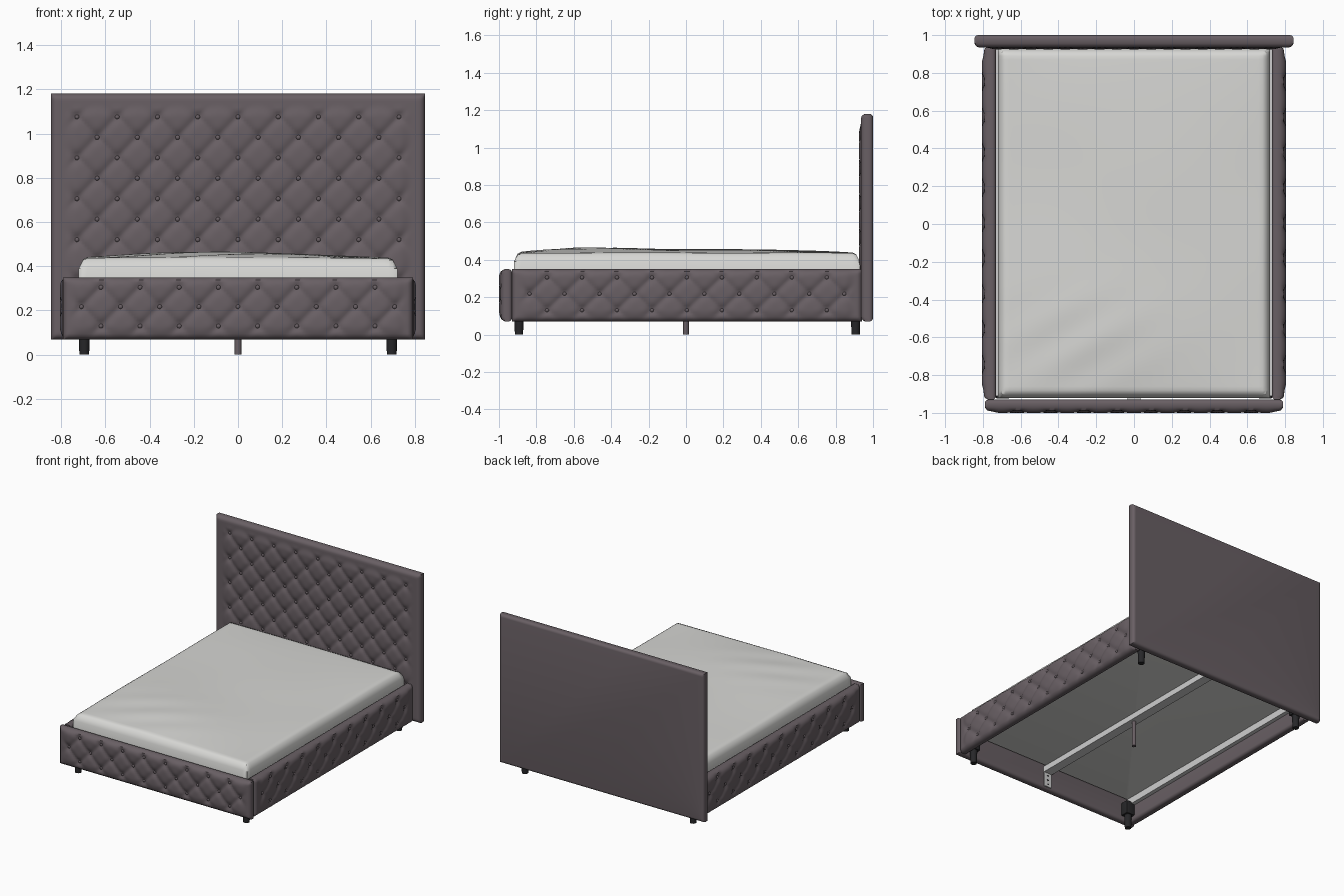
import bpy, bmesh, math
from mathutils import Matrix, Vector

cube = bpy.data.objects.get("Cube")
if cube:
    bpy.data.objects.remove(cube, do_unlink=True)


def material(name, r, g, b):
    m = bpy.data.materials.new(name)
    m.use_nodes = True
    m.diffuse_color = (r, g, b, 1)
    m.node_tree.nodes["Principled BSDF"].inputs["Base Color"].default_value = (r, g, b, 1)
    return m


FABRIC = material("plum grey fabric", 0.14, 0.115, 0.127)
LINEN = material("off white linen", 0.68, 0.68, 0.66)
STEEL = material("pale steel", 0.62, 0.62, 0.62)
BLACK = material("black plastic", 0.02, 0.02, 0.022)
Z = Vector((0, 0, 1))


def finish(name, bm, mat, angle=40):
    mesh = bpy.data.meshes.new(name)
    bm.to_mesh(mesh)
    bm.free()
    ob = bpy.data.objects.new(name, mesh)
    bpy.context.collection.objects.link(ob)
    mesh.materials.append(mat)
    bpy.ops.object.select_all(action="DESELECT")
    ob.select_set(True)
    bpy.context.view_layer.objects.active = ob
    bpy.ops.object.shade_smooth_by_angle(angle=math.radians(angle))
    return ob


def frame(origin, up, normal):
    """Local u, v, outward depth -> world."""
    side = up.cross(normal)
    m = Matrix((side, up, normal)).transposed().to_4x4()
    m.translation = origin
    return m


def panel(name, w, h, thick, r, relief, place, mat, step=0.012, back_r=0.02):
    """Padded slab: relief on the front face, rounded rim, flat back."""
    bm = bmesh.new()
    bmesh.ops.create_grid(bm, x_segments=round(w / step), y_segments=round(h / step), size=0.5)
    for v in bm.verts:
        x, y = v.co.x * w, v.co.y * h
        s = min(w / 2 - abs(x), h / 2 - abs(y), r)
        rim = math.sqrt(max(r * r - (r - s) ** 2, 0)) / r
        v.co = (x, y, -r + rim * (r + relief(x, y)))
    # sweep the open rim to the back in rings, then cap it
    rings = [(0, -thick + back_r)]
    for i in range(1, 5):
        t = i / 4 * math.pi / 2
        rings.append((back_r * (1 - math.cos(t)), -thick + back_r * (1 - math.sin(t))))
    edges = [e for e in bm.edges if e.is_boundary]
    for inset, depth in rings:
        new = bmesh.ops.extrude_edge_only(bm, edges=edges)["geom"]
        edges = [g for g in new if isinstance(g, bmesh.types.BMEdge) and g.is_boundary]
        a, b = w / 2 - inset, h / 2 - inset
        for v in {v for e in edges for v in e.verts}:
            v.co = (max(-a, min(a, v.co.x)), max(-b, min(b, v.co.y)), depth)
    bmesh.ops.remove_doubles(bm, verts=bm.verts, dist=1e-5)
    bmesh.ops.holes_fill(bm, edges=[e for e in bm.edges if e.is_boundary], sides=0)
    bmesh.ops.recalc_face_normals(bm, faces=bm.faces)
    bm.transform(place)
    return finish(name, bm, mat, 50)


def tufted(name, w, h, thick, place, p, q, v0, umax, vmin, vmax, depth=0.022):
    """Panel with diamond pleats and a button at every lattice point."""
    def relief(u, v):
        a, b = u / p + (v - v0) / q, u / p - (v - v0) / q
        m = min(abs(math.sin(math.pi * a)), abs(math.sin(math.pi * b)))
        ra, rb = round(a), round(b)
        d = math.hypot(u - p * (ra + rb) / 2, v - v0 - q * (ra - rb) / 2)
        bump = 1 - 0.5 * (1 - m) ** 2 - 0.5 * math.exp(-(d / 0.025) ** 2)
        out = math.hypot(max(abs(u) - umax, 0), max(v - vmax, vmin - v, 0))
        k = max(0, 1 - out / 0.06)
        k = k * k * (3 - 2 * k)
        return depth * (k * (bump - 1) - (1 - k) * 0.45)

    panel(name, w, h, thick, 0.03, relief, place, FABRIC)
    bm = bmesh.new()
    for a in range(-20, 21):
        for b in range(-20, 21):
            u, v = p * (a + b) / 2, v0 + q * (a - b) / 2
            if abs(u) < umax + 0.01 and vmin - 0.01 < v < vmax + 0.01:
                m = Matrix.Translation((u, v, -depth * 0.9)) @ Matrix.Diagonal((1, 1, 0.7, 1))
                bmesh.ops.create_uvsphere(bm, u_segments=10, v_segments=6, radius=0.011, matrix=m)
    bm.transform(place)
    finish(name + "_buttons", bm, FABRIC)


def box(name, lo, hi, mat, bevel=0.0):
    lo, hi = Vector(lo), Vector(hi)
    bm = bmesh.new()
    m = Matrix.Translation((lo + hi) / 2) @ Matrix.Diagonal((*(hi - lo), 1))
    bmesh.ops.create_cube(bm, size=1, matrix=m)
    if bevel:
        bmesh.ops.bevel(bm, geom=bm.edges[:], offset=bevel, segments=2, affect="EDGES", profile=0.5)
    return finish(name, bm, mat)


def post(name, x, y, z0, z1, r0, r1, mat, rot=Matrix()):
    bm = bmesh.new()
    m = Matrix.Translation((x, y, (z0 + z1) / 2)) @ rot
    bmesh.ops.create_cone(bm, cap_ends=True, segments=20, radius1=r0, radius2=r1,
                          depth=z1 - z0, matrix=m)
    return finish(name, bm, mat)


# Upholstered headboard, footboard and side rails
back, front = Vector((0, 1, 0)), Vector((0, -1, 0))
tufted("headboard", 1.69, 1.11, 0.075, frame((0, 0.925, 0.625), Z, front),
       0.182, 0.185, -0.105, 0.73, -0.3, 0.45)
tufted("footboard", 1.58, 0.28, 0.07, frame((0, -1, 0.21), Z, front),
       0.177, 0.175, 0.007, 0.71, -0.081, 0.095)
for side, label in ((1, "left"), (-1, "right")):
    tufted(label + "_side_rail", 1.87, 0.28, 0.075,
           frame((side * 0.805, 0.005, 0.21), Z, Vector((side, 0, 0))),
           0.187, 0.175, 0.095, 0.845, -0.081, 0.095)


# Mattress with a soft crown and shallow creases
def crown(x, y):
    dome = 0.02 * (1 - (x / 0.72) ** 2) * (1 - (y / 0.93) ** 4)
    swell = 0.012 * math.exp(-((y + 0.5) / 0.35) ** 2 - ((x + 0.2) / 0.5) ** 2)
    fade = math.exp(-((x + 0.3) / 0.35) ** 2 - ((y + 0.65) / 0.25) ** 2)
    crease = 0.003 * fade * math.sin(22 * (y - 0.6 * x))
    return dome + swell + crease + 0.0015 * math.sin(5 * x + 1) * math.sin(7 * y)


panel("mattress", 1.44, 1.85, 0.2, 0.045, crown, frame((0, 0.005, 0.435), back, Z),
      LINEN, step=0.02)

# Steel support frame under the mattress
box("centre_beam", (-0.035, -0.935, 0.192), (0.035, 0.945, 0.237), STEEL)
for side, label in ((1, "left"), (-1, "right")):
    xs = sorted((side * 0.7, side * 0.735))
    box(label + "_ledge", (xs[0], -0.91, 0.185), (xs[1], 0.93, 0.235), STEEL)
for y, label in ((-0.927, "foot"), (0.942, "head")):
    box(label + "_beam_bracket", (-0.03, y - 0.004, 0.085), (0.03, y + 0.004, 0.2), STEEL)
    for i in range(3):
        z = 0.105 + i * 0.033
        post(label + "_bracket_bolt", 0, y, z - 0.005, z + 0.005, 0.007, 0.007, BLACK,
             Matrix.Rotation(math.pi / 2, 4, "X"))

# Legs and corner blocks
post("centre_leg", 0, 0, 0, 0.2, 0.015, 0.015, FABRIC)
for sx in (1, -1):
    for y, sy in ((-0.893, -1), (0.907, 1)):
        label = ("left_" if sx > 0 else "right_") + ("back" if sy > 0 else "front")
        post(label + "_leg", sx * 0.695, y, 0, 0.11, 0.022, 0.026, BLACK)
        cx = sx * 0.695
        box(label + "_corner_block", (cx - 0.035, y - 0.032, 0.1),
            (cx + 0.035, y + 0.032, 0.2), BLACK, 0.006)
